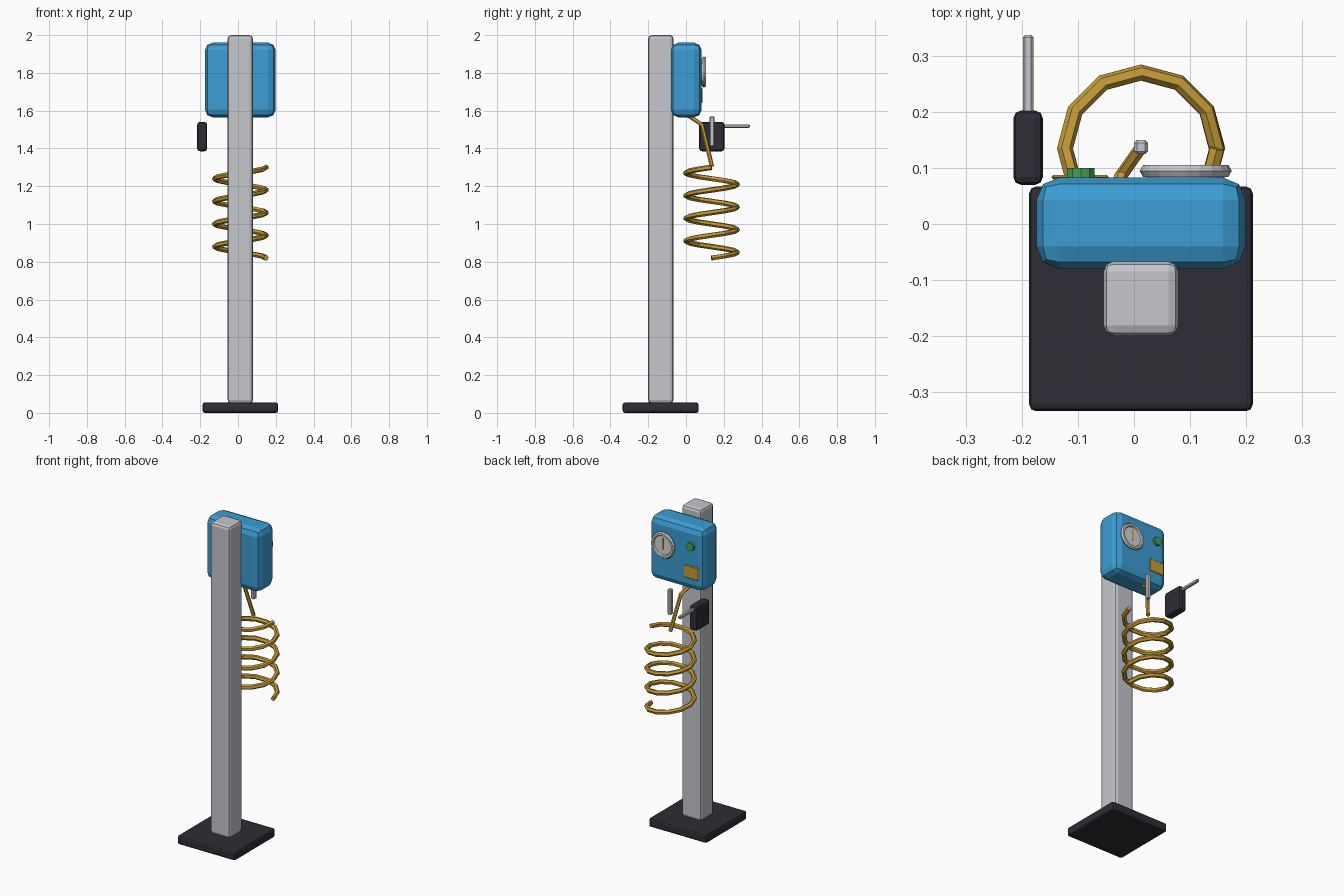
import bpy
from math import pi, cos, sin
from mathutils import Vector

if "Cube" in bpy.data.objects:
    bpy.data.objects.remove(bpy.data.objects["Cube"], do_unlink=True)


def material(name, rgb):
    m = bpy.data.materials.new(name)
    m.use_nodes = True
    m.diffuse_color = (*rgb, 1)
    m.node_tree.nodes["Principled BSDF"].inputs["Base Color"].default_value = (*rgb, 1)
    return m


METAL = material("light grey metal", (0.56, 0.57, 0.60))
BLUE = material("blue paint", (0.045, 0.34, 0.66))
DARK = material("dark plastic", (0.026, 0.026, 0.036))
GOLD = material("golden yellow", (0.58, 0.34, 0.04))
GREEN = material("green button", (0.06, 0.36, 0.10))
DIAL = material("off white dial", (0.66, 0.66, 0.62))


def finish(name, mat):
    ob = bpy.context.object
    ob.name = name
    ob.data.materials.clear()
    ob.data.materials.append(mat)
    return ob


def box(name, low, high, mat, bevel=0.0, segments=2):
    """Bevelled block between two opposite corners."""
    low, high = Vector(low), Vector(high)
    bpy.ops.mesh.primitive_cube_add(size=1, location=(low + high) / 2)
    ob = finish(name, mat)
    for v in ob.data.vertices:
        v.co *= high - low
    if bevel:
        mod = ob.modifiers.new("Bevel", "BEVEL")
        mod.width, mod.segments = bevel, segments
    return ob


def disc(name, x, z, radius, y0, y1, sides, mat):
    """Cylinder whose axis runs front to back."""
    bpy.ops.mesh.primitive_cylinder_add(vertices=sides, radius=radius, depth=y1 - y0,
                                        location=(x, (y0 + y1) / 2, z), rotation=(pi / 2, 0, 0))
    return finish(name, mat)


def tube(name, points, radius, mat):
    """Faceted capped tube along a path."""
    cu = bpy.data.curves.new(name, "CURVE")
    cu.dimensions = "3D"
    cu.bevel_depth, cu.bevel_resolution, cu.use_fill_caps = radius, 1, True
    sp = cu.splines.new("POLY")
    sp.points.add(len(points) - 1)
    for p, co in zip(sp.points, points):
        p.co = (*co, 1)
    sp.use_smooth = False
    ob = bpy.data.objects.new(name, cu)
    bpy.context.collection.objects.link(ob)
    cu.materials.append(mat)
    return ob


CX = 0.0125  # centre line of the post and coil

# Stand
box("base_plate", (CX - 0.2, -0.335, 0), (CX + 0.2, 0.067, 0.055), DARK, 0.012)
box("post", (CX - 0.067, -0.2, 0.05), (CX + 0.067, -0.067, 2.0), METAL, 0.018)

# Control housing
box("housing", (CX - 0.187, -0.08, 1.565), (CX + 0.187, 0.083, 1.96), BLUE, 0.04)

# Pressure gauge
GX, GZ = 0.0925, 1.805
bpy.ops.mesh.primitive_torus_add(major_radius=0.07, minor_radius=0.0125, major_segments=20,
                                 minor_segments=6, location=(GX, 0.095, GZ),
                                 rotation=(pi / 2, 0, 0))
finish("gauge_rim", METAL)
disc("gauge_dial", GX, GZ, 0.069, 0.08, 0.097, 20, DIAL)
box("gauge_needle", (GX - 0.005, 0.096, GZ - 0.025), (GX + 0.005, 0.1, GZ + 0.045), GOLD)

# Button and label plate
disc("button", -0.095, 1.845, 0.026, 0.08, 0.1, 10, GREEN)
box("label_plate", (-0.148, 0.08, 1.64), (-0.045, 0.088, 1.72), GOLD, 0.004, 1)

# Hose: feed from the housing and a four turn coil
tube("feed_hose", [(-0.052, 0.01, 1.575), (-0.024, 0.085, 1.525), (CX, 0.137, 1.305)],
     0.0115, GOLD)
TURNS, STEPS = 4, 12
coil = []
for i in range(TURNS * STEPS + 1):
    a = 2 * pi * i / STEPS
    coil.append((CX + 0.136 * cos(a), 0.135 + 0.136 * sin(a), 0.82 + 0.48 * i / (TURNS * STEPS)))
tube("coiled_hose", coil, 0.0145, GOLD)

# Nozzle
box("nozzle", (0, 0.125, 1.41), (0.025, 0.15, 1.57), METAL, 0.005, 1)

# Hanging handle with its rod
box("handle", (-0.216, 0.07, 1.385), (-0.163, 0.203, 1.54), DARK, 0.014)
box("handle_rod", (-0.199, 0.19, 1.509), (-0.18, 0.338, 1.528), METAL, 0.004, 1)
